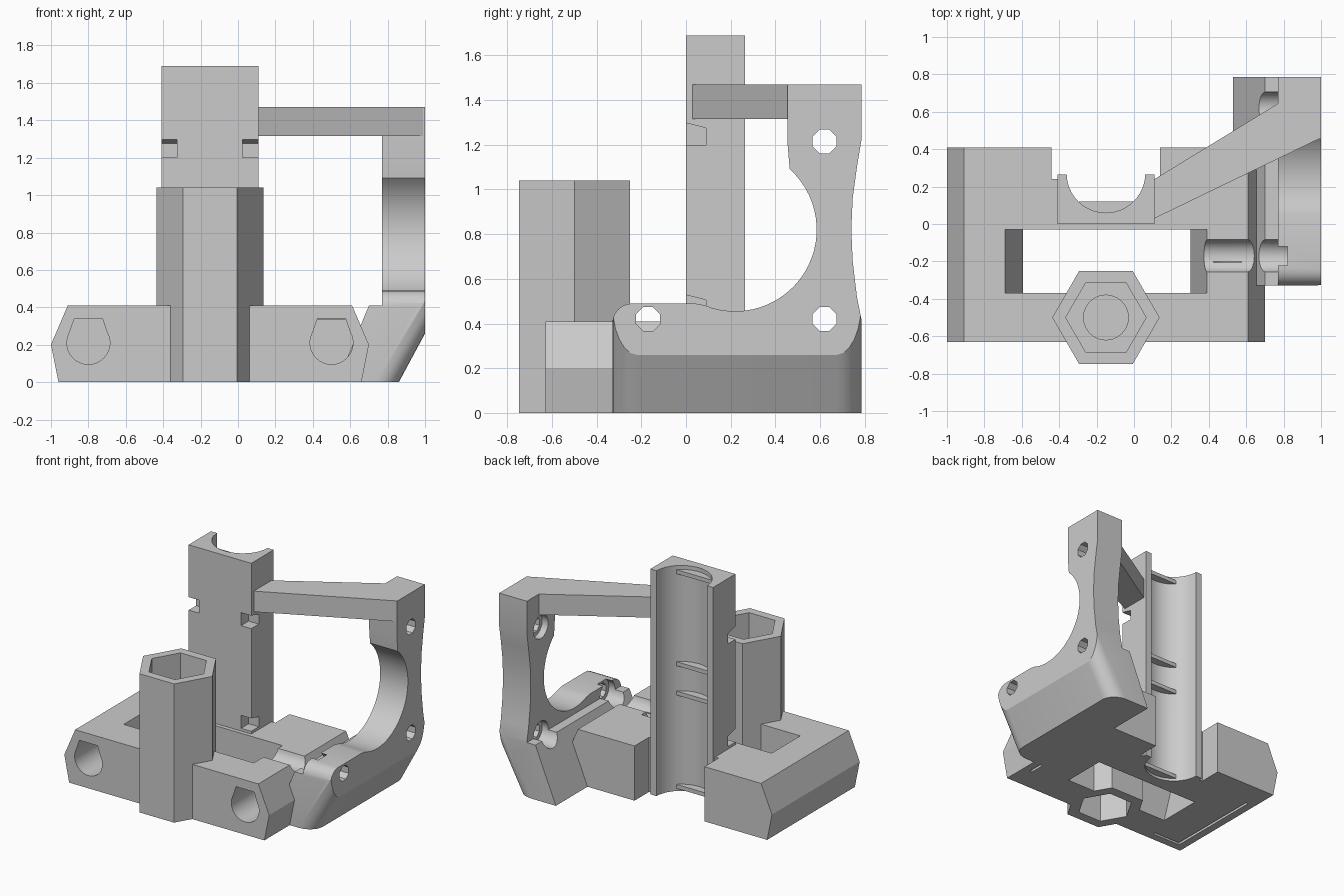
import bpy, bmesh, math
from mathutils import Vector

if "Cube" in bpy.data.objects:
    bpy.data.objects.remove(bpy.data.objects["Cube"], do_unlink=True)

gray = bpy.data.materials.new("plain gray")
gray.use_nodes = True
gray.diffuse_color = (0.6, 0.6, 0.6, 1)
gray.node_tree.nodes["Principled BSDF"].inputs["Base Color"].default_value = (0.6, 0.6, 0.6, 1)


def finish(name, bm):
    bmesh.ops.recalc_face_normals(bm, faces=bm.faces)
    me = bpy.data.meshes.new(name)
    bm.to_mesh(me)
    bm.free()
    me.materials.append(gray)
    ob = bpy.data.objects.new(name, me)
    bpy.context.collection.objects.link(ob)
    return ob


def prism_mesh(points, axis, lo, hi):
    """Extrude a flat outline along axis; points use the other two axes in order."""
    bm = bmesh.new()

    def place(p, h):
        c = list(p)
        c.insert("xyz".index(axis), h)
        return bm.verts.new(c)

    a = [place(p, lo) for p in points]
    b = [place(p, hi) for p in points]
    bm.faces.new(a)
    bm.faces.new(b[::-1])
    n = len(points)
    for i in range(n):
        bm.faces.new((a[i], a[(i + 1) % n], b[(i + 1) % n], b[i]))
    return bm


def prism(name, points, axis, lo, hi):
    return finish(name, prism_mesh(points, axis, lo, hi))


def box(name, x, y, z):
    return prism(name, [(x[0], y[0]), (x[1], y[0]), (x[1], y[1]), (x[0], y[1])], "z", *z)


def arc(cx, cy, r, start, end, n):
    return [(cx + r * math.cos(math.radians(start + (end - start) * i / n)),
             cy + r * math.sin(math.radians(start + (end - start) * i / n))) for i in range(n + 1)]


def ring(cx, cy, r, n, turn=0):
    return arc(cx, cy, r, turn, turn + 360, n)[:-1]


def combine(ob, other, op="DIFFERENCE", keep=False):
    m = ob.modifiers.new("cut", "BOOLEAN")
    m.operation, m.solver, m.object = op, "EXACT", other
    bpy.ops.object.select_all(action="DESELECT")
    bpy.context.view_layer.objects.active = ob
    ob.select_set(True)
    bpy.ops.object.modifier_apply(modifier=m.name)
    if not keep:
        bpy.data.objects.remove(other, do_unlink=True)


MID = -0.15            # centre of the rod channel and the hex tube
HEX_Y = -0.5
SCREWS = [(-0.17, 0.42), (0.62, 0.42), (0.62, 1.215)]

# Side mount: slanted foot with rounded ends, trimmed to the fan outline
bm = prism_mesh([(0.53, 0), (0.86, 0), (1, 0.26), (1, 1.47), (0.77, 1.47), (0.77, 0.41), (0.70, 0.41)],
                "y", -0.33, 0.785)
ends = [e for e in bm.edges
        if abs(e.verts[0].co.y - e.verts[1].co.y) < 0.01
        and 0.85 < min(v.co.x for v in e.verts) and max(v.co.z for v in e.verts) < 0.3]
bmesh.ops.bevel(bm, geom=ends, offset=0.11, segments=6, profile=0.5, affect="EDGES")
mount = finish("side_mount", bm)
outline = [(-0.34, -0.1), (0.8, -0.1), (0.785, 0), (0.785, 0.42), (0.765, 0.52), (0.746, 0.68),
           (0.74, 0.82), (0.746, 0.96), (0.765, 1.1), (0.785, 1.22), (0.785, 1.48), (0.455, 1.48), (0.455, 1.2)]
outline += arc(0.22, 0.82, 0.365, 48, -112, 28)
outline += [(0.04, 0.49)] + arc(-0.24, 0.4, 0.09, 90, 180, 6)
combine(mount, prism("outline_cutter", outline, "x", 0.4, 1.1), "INTERSECT")
for i, (y, z) in enumerate(SCREWS):
    combine(mount, prism("screw_cutter", ring(y, z, 0.058, 8, 22.5), "x", 0.4, 1.1))
    combine(mount, prism("head_cutter", ring(y, z, 0.088, 16), "x", 0.4, 0.82))

# Base block with its window, recesses and sockets
base = prism("base_block", [(-0.96, 0), (0.66, 0), (0.70, 0.2), (0.61, 0.41), (-0.91, 0.41), (-1, 0.2)],
             "y", -0.63, 0.41)
cutters = [
    box("column_seat", (-0.41, 0.11), (0, 0.6), (-0.1, 0.6)),
    box("back_recess", (-0.44, 0.14), (0.24, 0.6), (-0.1, 0.6)),
    prism("window_cutter", [(-0.57, -0.1), (0.28, -0.1), (0.41, 0.5), (-0.71, 0.5)], "y", -0.37, -0.03),
    prism("tube_seat", ring(MID, HEX_Y, 0.287, 6), "z", -0.1, 0.6),
    prism("driver_channel", ring(*SCREWS[0], 0.088, 16), "x", 0.36, 0.8),
]
for x in (-0.8, 0.5):
    cutters.append(prism("socket", arc(x, 0.21, 0.115, 150, 390, 20) + [(x + 0.075, 0.34), (x - 0.075, 0.34)],
                         "y", -0.7, -0.2))
# Thin relief grooves underneath
for x0, x1, y0, y1 in [(-0.9, -0.88, -0.57, 0.2), (-0.9, -0.66, -0.57, -0.55),
                       (0.58, 0.60, -0.45, 0.35), (0.34, 0.60, 0.33, 0.35)]:
    cutters.append(box("relief", (x0, x1), (y0, y1), (-0.1, 0.03)))
combine(base, mount, keep=True)
for c in cutters:
    combine(base, c)

# Hexagonal tube with pockets at both ends
tube = prism("hex_tube", ring(MID, HEX_Y, 0.287, 6), "z", 0, 1.04)
for r, n, lo, hi in [(0.215, 6, 0.45, 1.2), (0.2, 6, -0.1, 0.25), (0.12, 24, 0.38, 0.5)]:
    combine(tube, prism("pocket", ring(MID, HEX_Y, r, n), "z", lo, hi))

# Rod column with a round channel and tie notches
column = box("rod_column", (-0.41, 0.11), (0, 0.265), (0, 1.69))
combine(column, prism("channel", ring(MID, 0.27, 0.21, 48), "z", -0.1, 1.8))
for z in (0.43, 1.2):
    for x in (-0.41, 0.11):
        combine(column, prism("tie_notch", [(-0.05, z), (0.09, z), (0.09, z + 0.075), (-0.05, z + 0.11)],
                              "x", x - 0.085, x + 0.085))

# Stop ribs across the channel
ribs = [box("stop_rib", (-0.295, -0.005), (0.06, 0.12), (z, z + 0.03)) for z in (0.02, 0.72, 0.94, 1.63)]
for rib in ribs:
    combine(column, rib, "UNION")

# Brace arm from the column to the mount
arm = prism("brace_arm", [(0.11, 0.03), (1, 0.46), (1, 0.785), (0.11, 0.24)], "z", 1.315, 1.47)
combine(arm, mount, keep=True)

for ob in (mount, base, tube, column, arm):
    bpy.ops.object.select_all(action="DESELECT")
    bpy.context.view_layer.objects.active = ob
    ob.select_set(True)
    bpy.ops.object.shade_smooth_by_angle(angle=math.radians(25))
